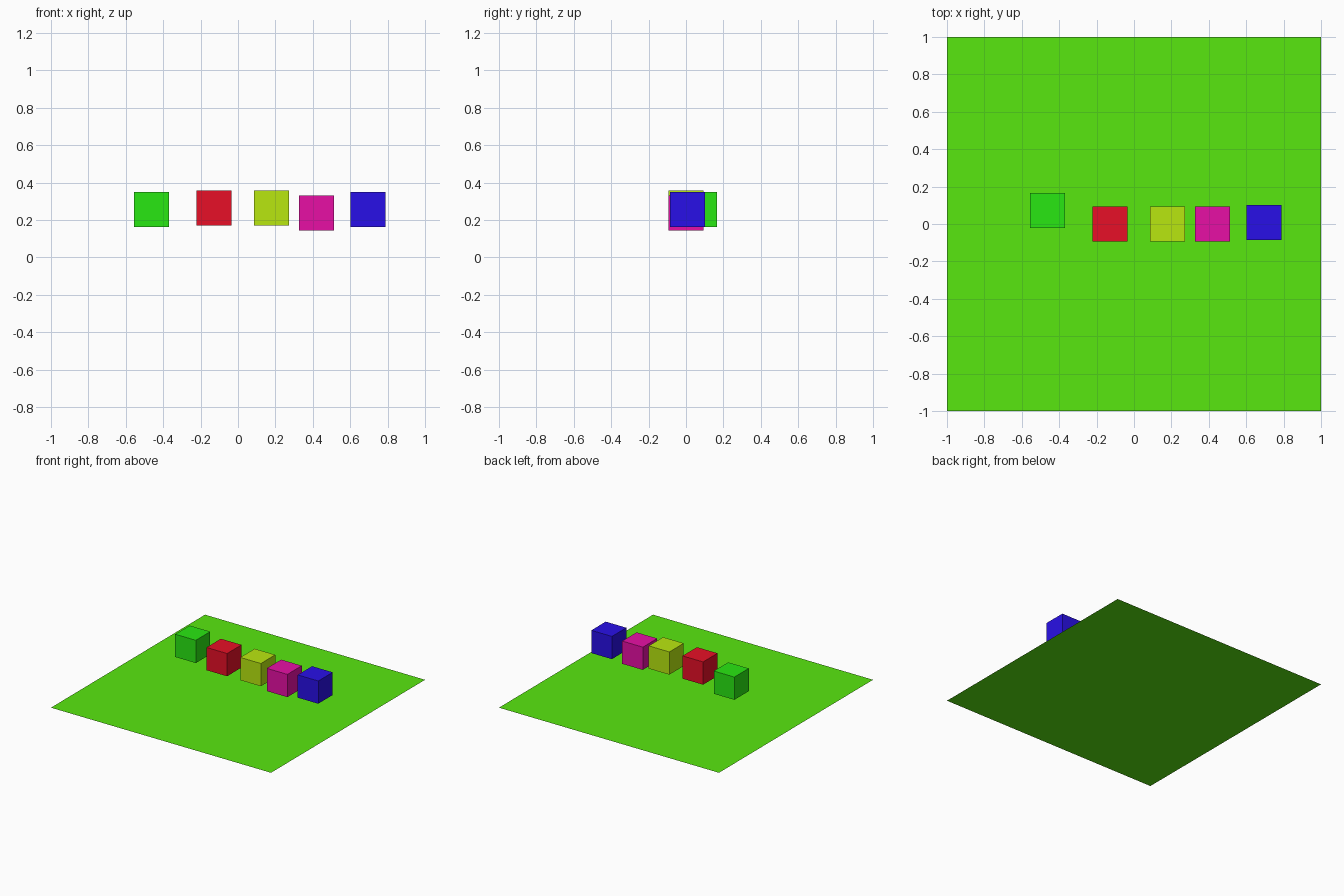
import bpy

if "Cube" in bpy.data.objects:
    bpy.data.objects.remove(bpy.data.objects["Cube"])


def paint(obj, name, rgb):
    mat = bpy.data.materials.new(name)
    mat.diffuse_color = (*rgb, 1.0)
    mat.use_nodes = True
    mat.node_tree.nodes["Principled BSDF"].inputs["Base Color"].default_value = mat.diffuse_color
    obj.data.materials.append(mat)


# Flat lawn sheet
bpy.ops.mesh.primitive_plane_add(size=2.0, location=(0, 0, 0))
lawn = bpy.context.object
lawn.name = "ground_sheet"
paint(lawn, "lawn_green", (0.098, 0.80, 0.005))

# Row of floating cubes: name, centre, colour
CUBE = 0.187
cubes = [
    ("green_cube", (-0.462, 0.072, 0.255), (0.022, 0.80, 0.006)),
    ("red_cube", (-0.128, 0.001, 0.263), (0.80, 0.005, 0.020)),
    ("yellow_cube", (0.179, 0.001, 0.263), (0.485, 0.80, 0.005)),
    ("magenta_cube", (0.420, 0.001, 0.238), (0.80, 0.005, 0.376)),
    ("blue_cube", (0.696, 0.008, 0.255), (0.022, 0.005, 0.80)),
]
for name, centre, rgb in cubes:
    bpy.ops.mesh.primitive_cube_add(size=CUBE, location=centre)
    cube = bpy.context.object
    cube.name = name
    paint(cube, name + "_colour", rgb)
